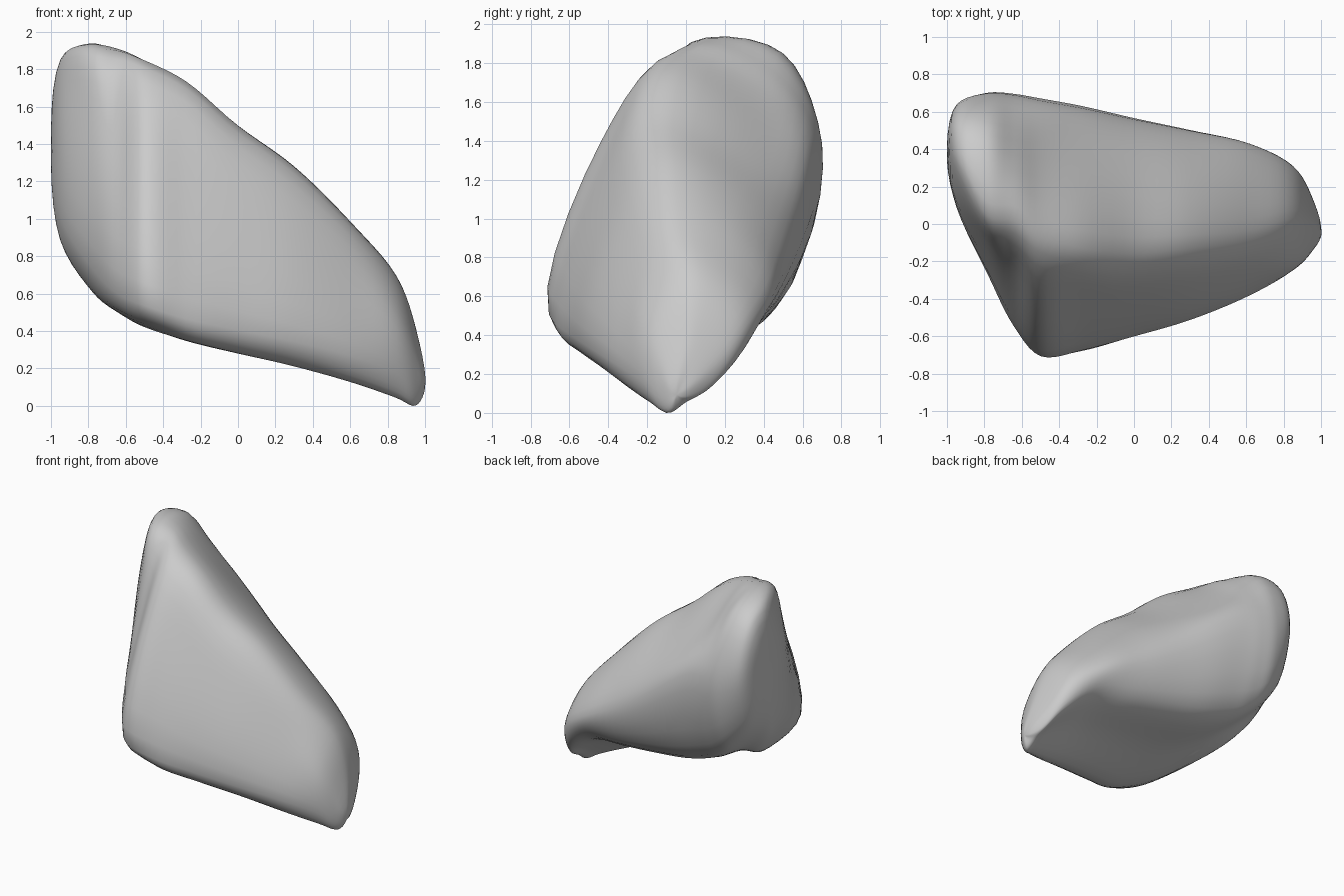
import bpy
import bmesh
from mathutils import Vector

cube = bpy.data.objects.get("Cube")
if cube:
    bpy.data.objects.remove(cube, do_unlink=True)

# Cross-sections along x, each as (y, z) corners in this order:
# crest, top slope, back shoulder, back foot, keel, front foot, front slope
SECTIONS = [
    (-.95, (.34, 1.86), (.53, 1.79), (.64, 1.45), (.53, 1.05), (.26, .89), (.11, 1.02), (.15, 1.57)),
    (-.78, (.04, 1.92), (.48, 1.87), (.7, 1.4), (.58, .84), (.14, .62), (-.25, .74), (-.11, 1.58)),
    (-.64, (.02, 1.91), (.45, 1.77), (.69, 1.38), (.54, .71), (-.1, .51), (-.54, .6), (-.27, 1.46)),
    (-.5, (-.07, 1.86), (.44, 1.63), (.66, 1.36), (.51, .64), (-.42, .43), (-.7, .54), (-.43, 1.42)),
    (-.28, (-.13, 1.75), (.42, 1.45), (.62, 1.22), (.48, .57), (-.56, .36), (-.68, .47), (-.42, 1.32)),
    (0, (-.16, 1.51), (.35, 1.28), (.56, 1.0), (.44, .52), (-.48, .29), (-.6, .41), (-.42, 1.1)),
    (.3, (-.13, 1.29), (.27, 1.12), (.5, .8), (.4, .48), (-.38, .22), (-.51, .35), (-.37, .92)),
    (.62, (-.09, .97), (.22, .87), (.43, .62), (.35, .44), (-.27, .13), (-.38, .27), (-.27, .71)),
    (.85, (0, .7), (.18, .63), (.31, .46), (.25, .27), (-.16, .05), (-.24, .18), (-.21, .48)),
    (.95, (.01, .43), (.09, .38), (.15, .26), (.09, .12), (-.09, .01), (-.14, .09), (-.13, .3)),
]
BLUNT_END = Vector((-1, .4, 1.4))
POINTED_END = Vector((1, -.05, .1))
STEPS = 5


def spline(a, b, c, d, u):
    """Point between b and c on a centripetal curve through a, b, c, d."""
    t0 = 0
    t1 = t0 + max((b - a).length, 1e-4) ** .5
    t2 = t1 + max((c - b).length, 1e-4) ** .5
    t3 = t2 + max((d - c).length, 1e-4) ** .5
    t = t1 + (t2 - t1) * u

    def mix(p, q, s, e):
        return p.lerp(q, (t - s) / (e - s))

    ab, bc, cd = mix(a, b, t0, t1), mix(b, c, t1, t2), mix(c, d, t2, t3)
    return mix(mix(ab, bc, t0, t2), mix(bc, cd, t1, t3), t1, t2)


def ring_from(section):
    x, *corners = section
    ring = [Vector((x, y, z)) for y, z in corners]
    ring.insert(4, (ring[3] + ring[4]) / 2)  # middle of the underside
    return ring


def opposite(ring):
    half = len(ring) // 2
    return ring[half:] + ring[:half]


# Control rings, closed by a point at each end and mirrored past it for round caps
rings = [ring_from(s) for s in SECTIONS]
n = len(rings[0])
control = ([opposite(rings[0]), [BLUNT_END] * n] + rings
           + [[POINTED_END] * n, opposite(rings[-1])])

# Refine along the length, then around each ring
fine = []
for k in range(1, len(control) - 2):
    for s in range(STEPS):
        if k == 1 and s == 0:
            continue
        coarse = [spline(*(control[k + j][i] for j in (-1, 0, 1, 2)), s / STEPS)
                  for i in range(n)]
        fine.append([spline(*(coarse[(i + j) % n] for j in (-1, 0, 1, 2)), v / STEPS)
                     for i in range(n) for v in range(STEPS)])

# Skin the rings
bm = bmesh.new()
loops = [[bm.verts.new(p) for p in ring] for ring in fine]
count = len(loops[0])
for lower, upper in zip(loops, loops[1:]):
    for i in range(count):
        j = (i + 1) % count
        bm.faces.new((lower[i], lower[j], upper[j], upper[i]))
for tip, loop in ((BLUNT_END, loops[0]), (POINTED_END, loops[-1])):
    pole = bm.verts.new(tip)
    for i in range(count):
        bm.faces.new((pole, loop[i], loop[(i + 1) % count]))

# Soften slightly and rest on the ground
bmesh.ops.smooth_vert(bm, verts=bm.verts, factor=.3,
                      use_axis_x=True, use_axis_y=True, use_axis_z=True)
floor = min(v.co.z for v in bm.verts)
bmesh.ops.translate(bm, verts=bm.verts, vec=(0, 0, -floor))
bmesh.ops.recalc_face_normals(bm, faces=bm.faces)
for face in bm.faces:
    face.smooth = True

mesh = bpy.data.meshes.new("rock")
bm.to_mesh(mesh)
bm.free()
rock = bpy.data.objects.new("rock", mesh)
bpy.context.collection.objects.link(rock)

# Stone colour
stone = bpy.data.materials.new("stone_grey")
stone.use_nodes = True
colour = (.6, .6, .6, 1)
stone.diffuse_color = colour
for node in stone.node_tree.nodes:
    if node.type == 'BSDF_PRINCIPLED':
        node.inputs["Base Color"].default_value = colour
        node.inputs["Roughness"].default_value = .9
mesh.materials.append(stone)
